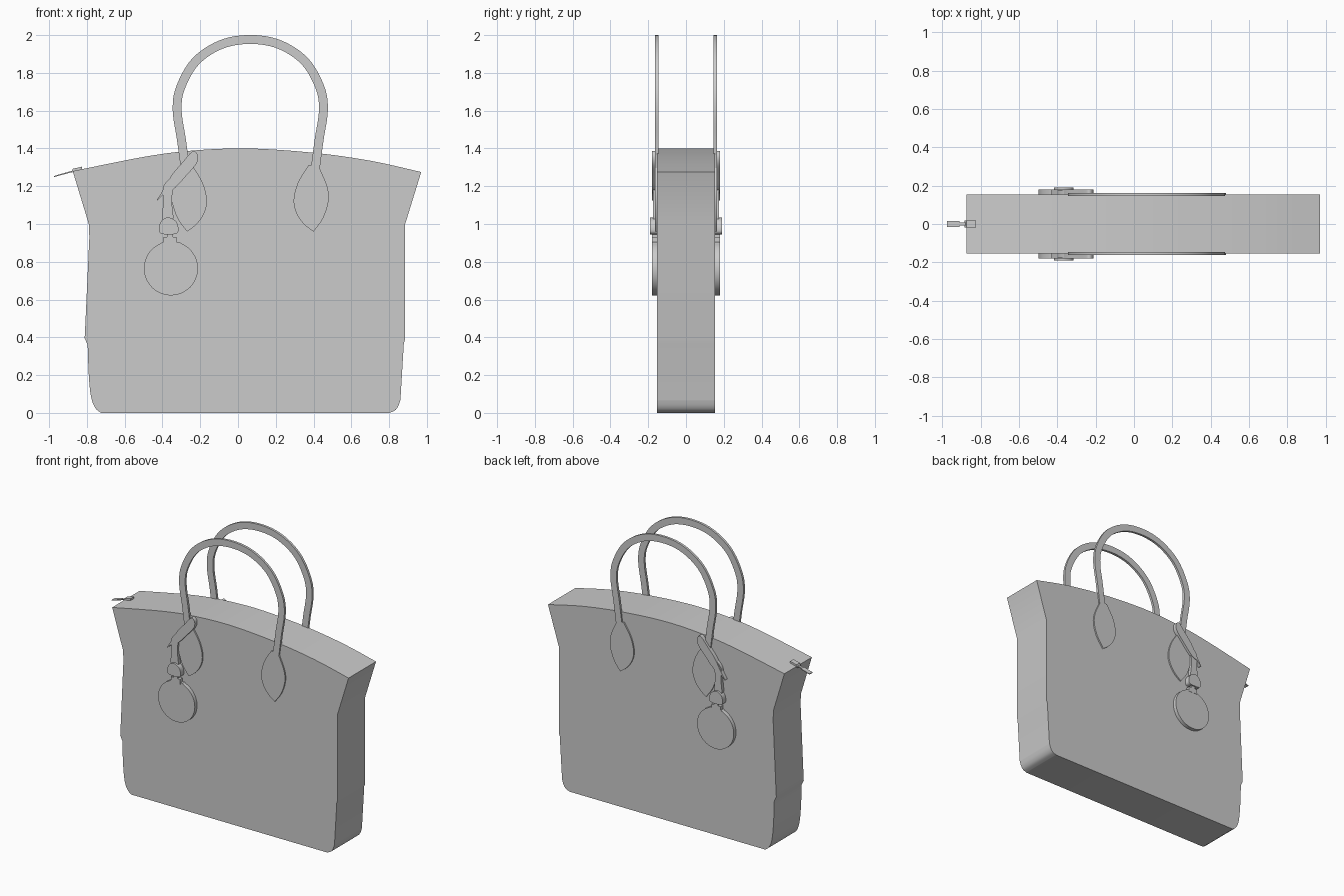
import bpy, bmesh, math
from mathutils import Vector

cube = bpy.data.objects.get("Cube")
if cube:
    bpy.data.objects.remove(cube, do_unlink=True)

GREY = (0.6, 0.6, 0.6, 1)
leather = bpy.data.materials.new("grey leather")
leather.use_nodes = True
leather.diffuse_color = GREY
leather.node_tree.nodes["Principled BSDF"].inputs["Base Color"].default_value = GREY

HALF = 0.153   # half depth of the bag
AXIS = 0.065   # x of the handle's own centre line


def smooth_path(points, closed=False, steps=6):
    """Catmull-Rom curve through (x, z) points."""
    p = [Vector(q) for q in points]
    n = len(p)
    get = (lambda i: p[i % n]) if closed else (lambda i: p[min(max(i, 0), n - 1)])
    out = []
    for i in range(n if closed else n - 1):
        a, b, c, d = (get(i + k) for k in (-1, 0, 1, 2))
        for s in range(steps):
            t = s / steps
            out.append(0.5 * (2 * b + (c - a) * t + (2 * a - 5 * b + 4 * c - d) * t * t
                              + (3 * b - a - 3 * c + d) * t ** 3))
    if not closed:
        out.append(p[-1])
    return out


def plate(name, outline, y0, y1, mirrored=True):
    """Extrude an (x, z) outline between two depths, optionally repeated on the back."""
    bm = bmesh.new()
    face = bm.faces.new([bm.verts.new((x, y0, z)) for x, z in outline])
    moved = bmesh.ops.extrude_face_region(bm, geom=[face])["geom"]
    verts = [v for v in moved if isinstance(v, bmesh.types.BMVert)]
    bmesh.ops.translate(bm, verts=verts, vec=(0, y1 - y0, 0))
    bmesh.ops.recalc_face_normals(bm, faces=bm.faces)
    mesh = bpy.data.meshes.new(name)
    bm.to_mesh(mesh)
    bm.free()
    mesh.materials.append(leather)
    obj = bpy.data.objects.new(name, mesh)
    bpy.context.collection.objects.link(obj)
    if mirrored:
        mod = obj.modifiers.new("front and back", 'MIRROR')
        mod.use_axis = (False, True, False)
        mod.use_mirror_merge = False
    bpy.ops.object.select_all(action='DESELECT')
    obj.select_set(True)
    bpy.context.view_layer.objects.active = obj
    bpy.ops.object.shade_smooth_by_angle(angle=math.radians(30))
    return obj


def ribbon(points, width):
    """Outline of a band of constant width along a path."""
    left, right = [], []
    for i, p in enumerate(points):
        t = (points[min(i + 1, len(points) - 1)] - points[max(i - 1, 0)]).normalized()
        n = Vector((-t.y, t.x)) * width / 2
        left.append(p + n)
        right.append(p - n)
    return left + right[::-1]


def circle(cx, cz, r, count=48):
    return [(cx + r * math.cos(math.tau * i / count),
             cz + r * math.sin(math.tau * i / count)) for i in range(count)]


def reflect(points):
    return [(2 * AXIS - x, z) for x, z in points]


# Bag body: arched top, flared shoulders, rounded bottom corners
top = smooth_path([(-0.875, 1.28), (-0.5, 1.355), (-0.25, 1.388), (0.05, 1.4),
                   (0.4, 1.377), (0.7, 1.335), (0.97, 1.275)])
right_side = [(0.885, 1.0), (0.885, 0.39), (0.878, 0.37)]
right_corner = smooth_path([(0.86, 0.07), (0.848, 0.035), (0.83, 0.012), (0.80, 0)], steps=4)
left_corner = smooth_path([(-0.725, 0), (-0.755, 0.025), (-0.778, 0.085),
                           (-0.79, 0.2), (-0.796, 0.36)], steps=4)
left_side = [(-0.812, 0.395), (-0.81, 0.43), (-0.787, 0.93), (-0.79, 1.0)]
plate("bag_body", top + right_side + right_corner + left_corner + left_side,
      -HALF, HALF, mirrored=False)

# Handles: flat arches on the front and back
half_arch = [(-0.28, 1.3), (-0.3, 1.45), (-0.322, 1.6), (-0.305, 1.72),
             (-0.225, 1.86), (-0.09, 1.95)]
arch = smooth_path(half_arch + [(AXIS, 1.977)] + reflect(half_arch)[::-1])
plate("handles", ribbon(arch, 0.047), -0.163, -0.146)

# Leaf-shaped handle patches
leaf = [(0.372, 1.31)] + smooth_path([(0.372, 1.31), (0.318, 1.22), (0.295, 1.13),
                                      (0.308, 1.06), (0.348, 1.0), (0.40, 0.96)])[1:]
leaf += smooth_path([(0.40, 0.96), (0.45, 1.03), (0.479, 1.12),
                     (0.472, 1.2), (0.425, 1.31)])[1:]
plate("left_patches", leaf, -0.163, -0.15)
plate("right_patches", reflect(leaf), -0.163, -0.15)

# Hanging charm: disc with a neck, clip, knot, strap and folded loop
plate("charm_discs", circle(-0.355, 0.765, 0.143), -0.179, -0.15)
plate("charm_necks", [(-0.46, 0.86), (-0.4, 0.905), (-0.31, 0.905), (-0.25, 0.86)],
      -0.178, -0.15)
plate("charm_clips", [(-0.395, 0.895), (-0.395, 0.93), (-0.375, 0.93), (-0.375, 0.96),
                      (-0.345, 0.96), (-0.345, 0.93), (-0.325, 0.93), (-0.325, 0.895)],
      -0.181, -0.15)
plate("charm_knots", smooth_path([(-0.415, 0.955), (-0.41, 1.01), (-0.37, 1.035), (-0.325, 1.01),
                                  (-0.318, 0.955), (-0.365, 0.945)], closed=True),
      -0.19, -0.15)
plate("charm_straps", smooth_path([(-0.4, 1.02), (-0.395, 1.12), (-0.395, 1.2), (-0.345, 1.24),
                                   (-0.35, 1.12), (-0.345, 1.02)], closed=True),
      -0.176, -0.15)
plate("charm_loops", smooth_path([(-0.43, 1.125), (-0.39, 1.19), (-0.35, 1.26), (-0.295, 1.325),
                                  (-0.24, 1.385), (-0.213, 1.365), (-0.22, 1.32),
                                  (-0.27, 1.26), (-0.345, 1.18), (-0.395, 1.155)], closed=True),
      -0.18, -0.15)

# Zip pull at the upper right end
plate("zip_slider", [(-0.885, 1.272), (-0.875, 1.292), (-0.825, 1.304), (-0.825, 1.285)],
      -0.018, 0.018, mirrored=False)
plate("zip_link", [(-0.92, 1.263), (-0.92, 1.27), (-0.87, 1.284), (-0.87, 1.277)],
      -0.008, 0.008, mirrored=False)
plate("zip_tab", [(-0.975, 1.248), (-0.975, 1.254), (-0.91, 1.273), (-0.91, 1.266)],
      -0.016, 0.016, mirrored=False)
